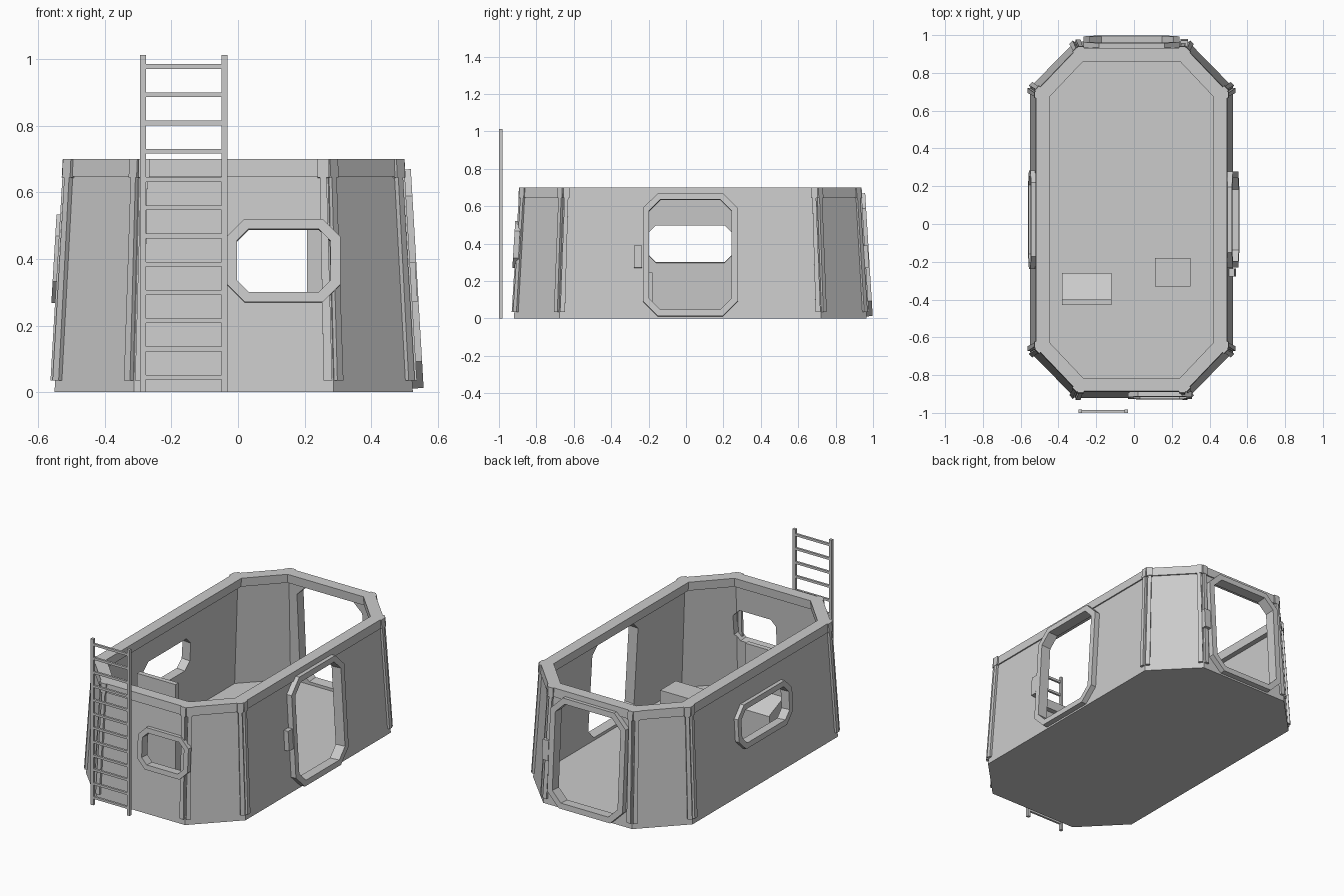
import bpy
import bmesh
from mathutils import Vector

cube = bpy.data.objects.get("Cube")
if cube:
    bpy.data.objects.remove(cube, do_unlink=True)

grey = bpy.data.materials.new("plain grey")
grey.use_nodes = True
grey.diffuse_color = (0.6, 0.6, 0.6, 1)
grey.node_tree.nodes["Principled BSDF"].inputs["Base Color"].default_value = (0.6, 0.6, 0.6, 1)

CX, CY, TOP = -0.013, 0.023, 0.7


def finish(name, bm):
    bmesh.ops.recalc_face_normals(bm, faces=bm.faces)
    me = bpy.data.meshes.new(name)
    bm.to_mesh(me)
    bm.free()
    me.materials.append(grey)
    ob = bpy.data.objects.new(name, me)
    bpy.context.collection.objects.link(ob)
    return ob


def octagon(z, d=0.0):
    """Hull outline at height z, grown outward by d, starting at the front edge."""
    t = z / TOP
    hx, hy = 0.538 - 0.041 * t + d, 0.943 - 0.043 * t + d
    cx, cy = 0.30 - 0.018 * t + 0.414 * d, 0.70 - 0.025 * t + 0.414 * d
    pts = [(-cx, -hy), (cx, -hy), (hx, -cy), (hx, cy), (cx, hy), (-cx, hy), (-hx, cy), (-hx, -cy)]
    return [Vector((CX + x, CY + y, z)) for x, y in pts]


def bridge(bm, rings, closed):
    """Join a list of point rings; the ends are capped or joined to each other."""
    loops = [[bm.verts.new(p) for p in r] for r in rings]
    pairs = list(zip(loops, loops[1:]))
    if closed:
        pairs.append((loops[-1], loops[0]))
    else:
        bm.faces.new(loops[0])
        bm.faces.new(loops[-1])
    for a, b in pairs:
        n = len(a)
        for i in range(n):
            j = (i + 1) % n
            bm.faces.new((a[i], a[j], b[j], b[i]))


def loft(name, rings, closed=False):
    bm = bmesh.new()
    bridge(bm, rings, closed)
    return finish(name, bm)


def box(name, lo, hi):
    x0, y0, z0 = lo
    x1, y1, z1 = hi
    return loft(name, [[(x0, y0, z), (x1, y0, z), (x1, y1, z), (x0, y1, z)] for z in (z0, z1)])


class Panel:
    """Local frame of one leaning wall: u sideways, v up the slope, n outward."""

    def __init__(self, i):
        low, high = octagon(0), octagon(TOP)
        j = (i + 1) % 8
        self.origin = (low[i] + low[j]) / 2
        self.u = (low[j] - low[i]).normalized()
        self.v = ((high[i] + high[j]) / 2 - self.origin).normalized()
        self.n = self.u.cross(self.v)
        self.half_low = (low[j] - low[i]).length / 2
        self.half_high = (high[j] - high[i]).length / 2

    def ring(self, pts, n):
        return [self.origin + self.u * a + self.v * b + self.n * n for a, b in pts]

    def plate(self, name, pts, n0, n1):
        return loft(name, [self.ring(pts, n0), self.ring(pts, n1)])


def chamfered(u, half, z0, z1, c):
    a, b = u - half, u + half
    return [(a + c, z0), (b - c, z0), (b, z0 + c), (b, z1 - c),
            (b - c, z1), (a + c, z1), (a, z1 - c), (a, z0 + c)]


# Hull shell with floor
hull = loft("hull_walls", [octagon(0), octagon(TOP - 0.005),
                           octagon(TOP - 0.005, -0.03), octagon(0.025, -0.03)])
panels = [Panel(i) for i in range(8)]


def opening(name, panel, u, half, z0, z1, chamfer, border, depth):
    """Cut a chamfered hole in the hull and put a raised frame round it."""
    inner = chamfered(u, half, z0, z1, chamfer)
    outer = chamfered(u, half + border, z0 - border, z1 + border, chamfer + border * 0.6)
    cutter = panel.plate(name + "_cutter", inner, -0.1, 0.1)
    cutter.hide_render = True
    mod = hull.modifiers.new(name, "BOOLEAN")
    mod.operation, mod.solver, mod.object = "DIFFERENCE", "EXACT", cutter
    bpy.context.view_layer.objects.active = hull
    bpy.ops.object.modifier_apply(modifier=mod.name)
    bpy.data.objects.remove(cutter, do_unlink=True)
    loft(name + "_frame", [panel.ring(outer, -0.004), panel.ring(outer, depth),
                           panel.ring(inner, depth), panel.ring(inner, -0.004)], closed=True)


# Windows and doorways
opening("front_window", panels[0], 0.15, 0.14, 0.30, 0.49, 0.035, 0.03, 0.025)
opening("side_window", panels[6], 0, 0.228, 0.30, 0.50, 0.045, 0.033, 0.025)
for name, panel in (("side_door", panels[2]), ("back_door", panels[4])):
    opening(name, panel, 0, 0.22, 0.045, 0.635, 0.06, 0.034, 0.033)
    panel.plate(name + "_control", [(-0.30, 0.27), (-0.258, 0.27), (-0.258, 0.39), (-0.30, 0.39)],
                -0.003, 0.03)

# Top rim
loft("top_rim", [octagon(0.647, 0.008), octagon(TOP, 0.008),
                 octagon(TOP, -0.062), octagon(0.647, -0.062)], closed=True)

# Corner strips and rim end caps on both sides of every corner
for i, p in enumerate(panels):
    for s in (-1, 1):
        a, b = p.half_low, p.half_high
        p.plate(f"corner_strip_{i}", [(s * (a - 0.004), 0.035), (s * (b - 0.004), 0.69),
                                      (s * (b - 0.024), 0.69), (s * (a - 0.03), 0.035)], -0.003, 0.014)
        p.plate(f"rim_cap_{i}", [(s * (b + 0.004), 0.645), (s * (b + 0.004), 0.701),
                                 (s * (b - 0.03), 0.701), (s * (b - 0.03), 0.645)], -0.01, 0.016)

# Ladder standing off the front
for x in (-0.294, -0.05):
    box("ladder_rail", (x, -1.0, 0), (x + 0.018, -0.982, 1.012))
for k in range(12):
    z = 0.045 + 0.0848 * k
    box("ladder_rung", (-0.28, -0.997, z - 0.007), (-0.045, -0.984, z + 0.007))

# Control console with sloped desk and upright back
profile = [(-0.43, 0.02), (-0.26, 0.02), (-0.26, 0.235), (-0.27, 0.245),
           (-0.40, 0.30), (-0.40, 0.56), (-0.43, 0.56)]
loft("console", [[(x, y, z) for y, z in profile] for x in (-0.38, -0.12)])

# Seat block
box("seat", (0.11, -0.33, 0.02), (0.30, -0.18, 0.245))
